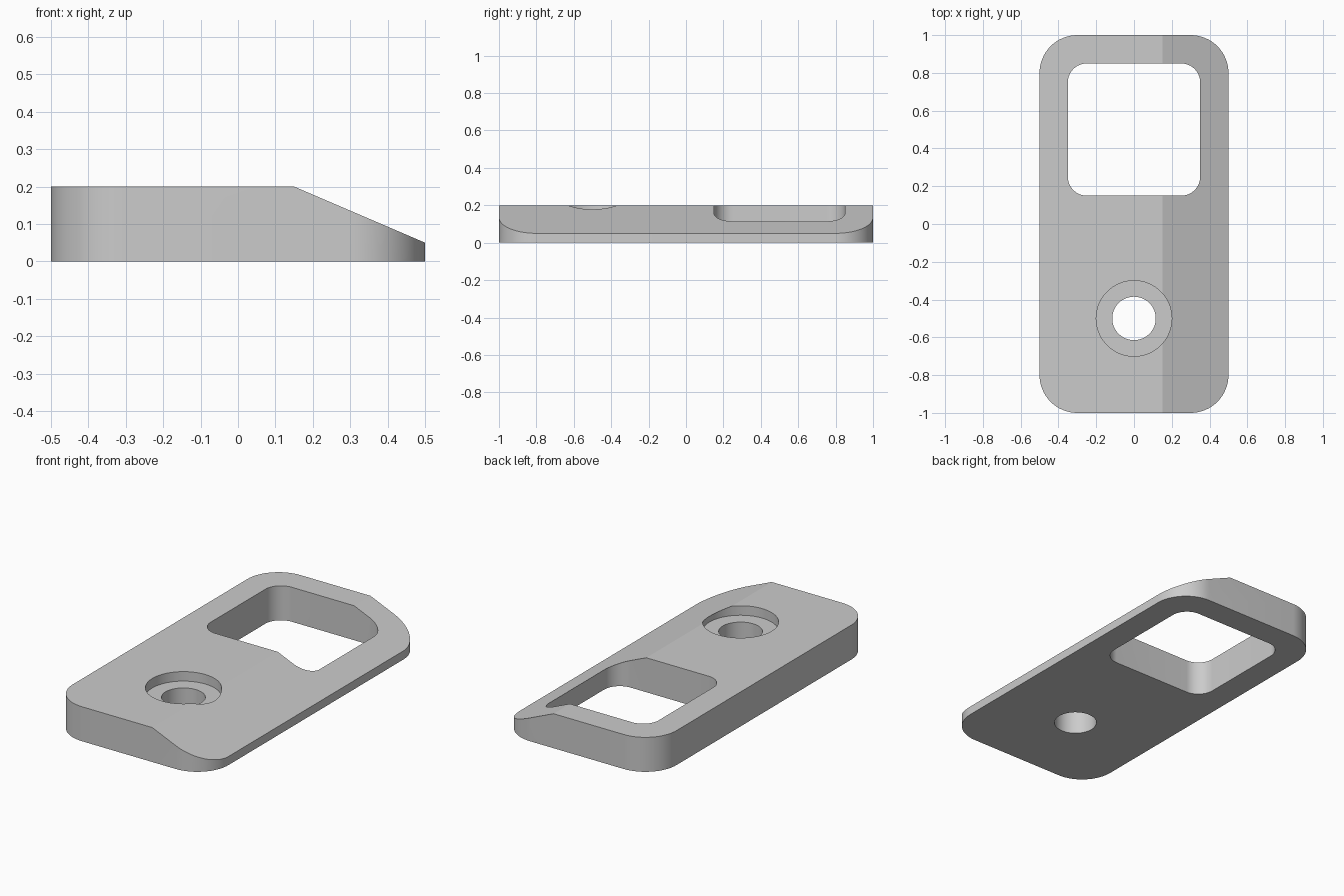
import bpy, bmesh, math

cube = bpy.data.objects.get("Cube")
if cube:
    bpy.data.objects.remove(cube, do_unlink=True)

THICK = 0.2
grey = bpy.data.materials.new("plain grey")
grey.use_nodes = True
colour = (0.6, 0.6, 0.6, 1)
grey.diffuse_color = colour
grey.node_tree.nodes["Principled BSDF"].inputs["Base Color"].default_value = colour


def rounded_rect(cx, cy, hx, hy, r, steps=16):
    """Counter-clockwise outline of a rectangle with round corners."""
    pts = []
    for k, (sx, sy) in enumerate([(1, 1), (-1, 1), (-1, -1), (1, -1)]):
        for i in range(steps + 1):
            a = math.radians(90 * (k + i / steps))
            pts.append((cx + sx * (hx - r) + r * math.cos(a),
                        cy + sy * (hy - r) + r * math.sin(a)))
    return pts


def circle(cx, cy, r, steps=96):
    return [(cx + r * math.cos(math.tau * i / steps),
             cy + r * math.sin(math.tau * i / steps)) for i in range(steps)]


def prism(name, points, direction):
    """Extrude a closed outline of 3D points along a direction."""
    bm = bmesh.new()
    face = bm.faces.new([bm.verts.new(p) for p in points])
    out = bmesh.ops.extrude_face_region(bm, geom=[face])
    moved = [v for v in out["geom"] if isinstance(v, bmesh.types.BMVert)]
    bmesh.ops.translate(bm, verts=moved, vec=direction)
    bmesh.ops.recalc_face_normals(bm, faces=bm.faces)
    mesh = bpy.data.meshes.new(name)
    bm.to_mesh(mesh)
    bm.free()
    mesh.materials.append(grey)
    obj = bpy.data.objects.new(name, mesh)
    bpy.context.collection.objects.link(obj)
    return obj


def upright(name, outline, z0, z1):
    return prism(name, [(x, y, z0) for x, y in outline], (0, 0, z1 - z0))


# Plate with round corners
plate = upright("plate", rounded_rect(0, 0, 0.5, 1, 0.2), 0, THICK)

# Cutters: sloped long edge, square window, screw hole and its recess
slope = (THICK - 0.05) / 0.35
wedge = [(0.15 - 0.1, THICK + 0.1 * slope), (0.6, 0.05 - 0.1 * slope), (0.6, 0.5), (0.05, 0.5)]
cutters = [
    prism("slope_cutter", [(x, -1.2, z) for x, z in wedge], (0, 2.4, 0)),
    upright("window_cutter", rounded_rect(0, 0.5, 0.35, 0.35, 0.1), -0.1, 0.4),
    upright("hole_cutter", circle(0, -0.5, 0.115), -0.1, 0.4),
    upright("recess_cutter", circle(0, -0.5, 0.2), THICK - 0.055, 0.4),
]

bpy.context.view_layer.objects.active = plate
for cutter in cutters:
    mod = plate.modifiers.new(cutter.name, 'BOOLEAN')
    mod.operation = 'DIFFERENCE'
    mod.solver = 'EXACT'
    mod.object = cutter
    bpy.ops.object.modifier_apply(modifier=mod.name)
    bpy.data.objects.remove(cutter, do_unlink=True)

# Smooth round walls, crisp edges
bpy.ops.object.select_all(action='DESELECT')
plate.select_set(True)
bpy.ops.object.shade_smooth_by_angle(angle=math.radians(20))
